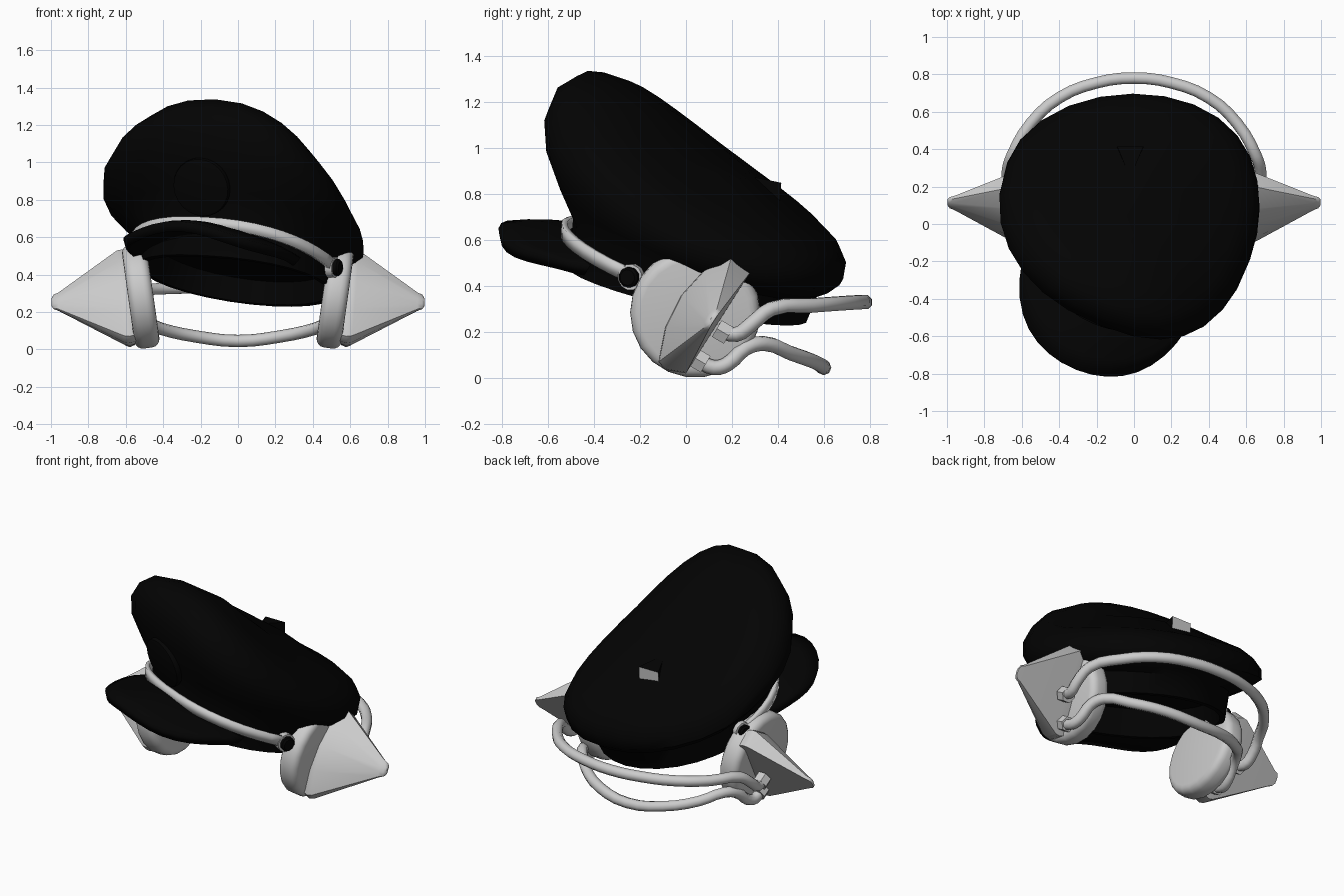
import bpy, bmesh, math
from math import sin, cos, pi, radians
from mathutils import Matrix, Vector

cube = bpy.data.objects.get("Cube")
if cube:
    bpy.data.objects.remove(cube, do_unlink=True)


def material(name, value):
    m = bpy.data.materials.new(name)
    m.use_nodes = True
    m.diffuse_color = (value, value, value, 1)
    m.node_tree.nodes["Principled BSDF"].inputs["Base Color"].default_value = (value, value, value, 1)
    return m


BLACK = material("black cloth", 0.001)
GREY = material("light grey", 0.6)

# Frame of the tilted cap: yawed to its right, pitched back, slightly rolled
HAT = (Matrix.Translation((0.01, 0.04, 0.36)) @ Matrix.Rotation(radians(-21), 4, 'Z')
       @ Matrix.Rotation(radians(-15), 4, 'X') @ Matrix.Rotation(radians(3), 4, 'Y'))


def finish(name, bm, mat, matrix=Matrix(), angle=40):
    bmesh.ops.recalc_face_normals(bm, faces=bm.faces[:])
    bm.transform(matrix)
    me = bpy.data.meshes.new(name)
    bm.to_mesh(me)
    bm.free()
    me.materials.append(mat)
    ob = bpy.data.objects.new(name, me)
    bpy.context.collection.objects.link(ob)
    bpy.ops.object.select_all(action='DESELECT')
    ob.select_set(True)
    bpy.context.view_layer.objects.active = ob
    bpy.ops.object.shade_smooth_by_angle(angle=radians(angle))
    return ob


def loft(rings, closed=True, caps=True):
    """Skin a list of equally long point rings."""
    bm = bmesh.new()
    vs = [[bm.verts.new(p) for p in r] for r in rings]
    n = len(vs[0])
    for a, b in zip(vs, vs[1:]):
        for i in range(n if closed else n - 1):
            j = (i + 1) % n
            bm.faces.new((a[i], a[j], b[j], b[i]))
    if caps:
        bm.faces.new(vs[0])
        bm.faces.new(vs[-1])
    return bm


def disc(name, radius, depth, sides, mat, matrix, bevel=0.0, segments=2):
    bm = bmesh.new()
    bmesh.ops.create_cone(bm, cap_ends=True, segments=sides, radius1=radius, radius2=radius, depth=depth)
    if bevel:
        rim = [e for e in bm.edges if abs(e.verts[0].co.z - e.verts[1].co.z) < 1e-4]
        bmesh.ops.bevel(bm, geom=rim, offset=bevel, segments=segments, profile=0.5, affect='EDGES')
    return finish(name, bm, mat, matrix)


def rounded(a):
    """Unit circle, front at angle zero, with the front half slightly squared."""
    s, c = sin(a), cos(a)
    power = .86 if c > 0 else 1
    return math.copysign(abs(s) ** power, s), math.copysign(abs(c) ** power, c)


def cap_ring(front, back, half, hf, hb, slouch, sag, n=28):
    """Ring of the cap; slouch pushes it sideways, sag lowers its sides."""
    pts = []
    for i in range(n):
        s, c = rounded(2 * pi * i / n)
        swing = .07 if c > 0 else .13
        pts.append((half * s + slouch * (swing * c * c - .07),
                    (front + back) / 2 + (front - back) / 2 * c,
                    (hf + hb) / 2 + (hf - hb) / 2 * c - sag * s * s))
    return pts


# Cap: hollow inside, band, flaring crown, sloped top
CAP = [(-.48, .44, .47, .16, .12, 0, 0), (-.51, .46, .50, .0, .0, 0, 0),
       (-.55, .50, .53, .0, .0, 0, 0), (-.58, .52, .55, .22, .12, 0, 0),
       (-.66, .57, .64, .34, .15, .5, .01), (-.76, .62, .70, .50, .20, .9, .04),
       (-.805, .62, .695, .64, .28, 1, .08), (-.79, .58, .645, .75, .34, 1, .09),
       (-.72, .50, .565, .82, .39, 1, .09), (-.58, .36, .43, .82, .44, 1, .08),
       (-.35, .12, .22, .75, .56, .5, .04)]
finish("cap_crown", loft([cap_ring(*r) for r in CAP]), BLACK, HAT, 50)

# Visor: curved plate that droops between its tip and its ends
rows = []
for k in range(5):
    t = k / 4
    row = []
    for i in range(19):
        u = i / 9 - 1
        a, b = u * pi / 2, u * radians(56)
        inner = Vector((.54 * sin(b), -.55 * cos(b), .08 * cos(a) + .05))
        outer = Vector((.47 * sin(a) - .01, -.40 - .525 * cos(a),
                        .025 * cos(a) + .035 - .035 * sin(2 * a) ** 2))
        row.append(inner.lerp(outer, t) + Vector((0, 0, .02 * sin(pi * t) * cos(a))))
    rows.append(row)
visor = finish("visor", loft(rows, False, False), BLACK, HAT, 50)
mod = visor.modifiers.new("thickness", 'SOLIDIFY')
mod.thickness, mod.offset = 0.055, 0

# Chin strap across the front of the band
low, high = [], []
for i in range(21):
    a = radians(-82 + 8.2 * i)
    s, c = rounded(a)
    h = .08 + .085 * abs(cos(a))
    low.append((.565 * s, -.605 * c, h - .03))
    high.append((.575 * s, -.615 * c, h + .03))
strap = finish("chin_strap", loft([low, high], False, False), GREY, HAT)
mod = strap.modifiers.new("thickness", 'SOLIDIFY')
mod.thickness, mod.offset = 0.025, 0

# Strap ends and buttons
for side, label in ((1, "left"), (-1, "right")):
    turn = HAT @ Matrix.Translation((side * .555, -.10, .085)) @ Matrix.Rotation(pi / 2, 4, 'Y')
    disc(label + "_strap_end", .057, .04, 12, GREY, turn)
    turn = HAT @ Matrix.Translation((side * .575, -.10, .085)) @ Matrix.Rotation(pi / 2, 4, 'Y')
    disc(label + "_button", .045, .06, 10, BLACK, turn, .01, 1)

# Round badge on the front of the crown
face = Vector((0, -.82, -.45)).to_track_quat('Z', 'Y').to_matrix().to_4x4()
disc("front_badge", .16, .04, 24, BLACK, HAT @ Matrix.Translation((-.02, -.675, .345)) @ face, .012)

# Small tab on the top, tapering forward, with a pale rear face
back = [(-.09, .415, .85), (.05, .415, .85), (.05, .41, .77), (-.09, .41, .77)]
front = [(-.03, .27, .88), (-.01, .27, .88), (-.01, .27, .80), (-.03, .27, .80)]
tab = finish("top_tab", loft([back, front]), BLACK, angle=10)
tab.data.materials.append(GREY)
for p in tab.data.polygons:
    p.material_index = 1 if p.normal.y > 0.8 else 0

# Ear pieces: cushion, half-cone spike with flat back, tube nuts
BASE = [(.28, .46), (.20, .535), (.08, .47), (-.02, .36), (-.09, .22), (-.12, .07), (-.09, .035), (0, .02)]
for side, label in ((1, "left"), (-1, "right")):
    tilt = (Matrix.Translation((side * .52, .04, .285)) @ Matrix.Rotation(radians(side * 8), 4, 'Y')
            @ Matrix.Rotation(pi / 2, 4, 'Y'))
    disc(label + "_ear_cushion", .283, .135, 22, GREY, tilt, .045, 4)

    tip = Vector((.12, .25))
    rings = []
    for x, scale in ((.56, .95), (.595, 1), (.625, .98), (.96, .19), (.985, .15), (.998, .08)):
        ring = []
        for p in BASE:
            q = tip.lerp(Vector(p), scale)
            lean = .08 * (q.y - .25) * (1 if x < .7 else 0)
            ring.append((side * (x + lean), q.x, q.y))
        rings.append(ring)
    finish(label + "_ear_spike", loft(rings), GREY, angle=45)

    for part, spot in (("upper", (.66, .16, .20)), ("lower", (.58, .06, .075))):
        aim = Vector((0, .85, -.5)).to_track_quat('Z', 'X').to_matrix().to_4x4()
        at = Matrix.Translation((side * spot[0], spot[1], spot[2]))
        disc(label + "_" + part + "_nut", .048, .06, 6, GREY, at @ aim)


# Two neck tubes joining the ear pieces behind the head
def tube(name, half):
    pts = half + [(-x, y, z) for x, y, z in half[-2::-1]]
    cu = bpy.data.curves.new(name, 'CURVE')
    cu.dimensions = '3D'
    cu.bevel_depth, cu.bevel_resolution, cu.use_fill_caps = .033, 2, True
    cu.resolution_u = 3
    sp = cu.splines.new('BEZIER')
    sp.bezier_points.add(len(pts) - 1)
    for bp, p in zip(sp.bezier_points, pts):
        bp.co = p
        bp.handle_left_type = bp.handle_right_type = 'AUTO'
    cu.materials.append(GREY)
    ob = bpy.data.objects.new(name, cu)
    bpy.context.collection.objects.link(ob)


tube("upper_neck_tube", [(.66, .14, .21), (.67, .22, .19), (.675, .28, .23), (.65, .37, .30),
                         (.55, .54, .315), (.40, .675, .325), (.20, .755, .33), (0, .78, .33)])
tube("lower_neck_tube", [(.58, .05, .08), (.58, .12, .045), (.57, .18, .06), (.55, .26, .13),
                         (.51, .34, .15), (.41, .45, .11), (.23, .56, .07), (0, .60, .045)])
